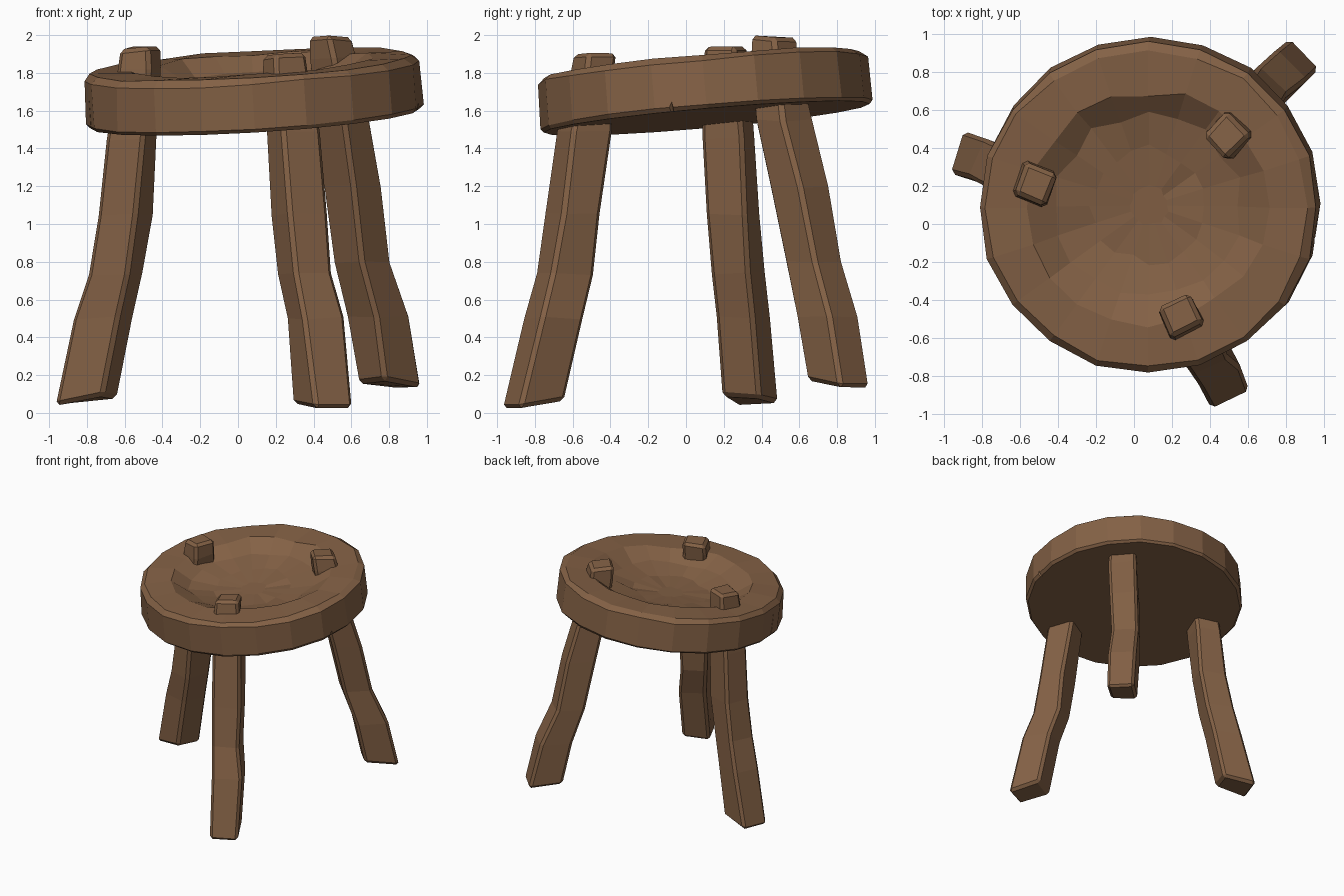
import bpy, bmesh, random
from math import sin, cos, pi, radians
from mathutils import Vector

random.seed(4)
cube = bpy.data.objects.get("Cube")
if cube:
    bpy.data.objects.remove(cube, do_unlink=True)

wood = bpy.data.materials.new("brown_wood")
wood.use_nodes = True
BROWN = (0.23, 0.12, 0.06, 1)
wood.diffuse_color = BROWN
wood.node_tree.nodes["Principled BSDF"].inputs["Base Color"].default_value = BROWN


def jitter(amount):
    return random.uniform(-amount, amount)


def loft(name, rings):
    """Skin a list of equal-length point rings and cap both ends."""
    bm = bmesh.new()
    loops = [[bm.verts.new(p) for p in ring] for ring in rings]
    n = len(loops[0])
    for a, b in zip(loops, loops[1:]):
        for i in range(n):
            j = (i + 1) % n
            bm.faces.new((a[i], a[j], b[j], b[i]))
    bm.faces.new(loops[0][::-1])
    bm.faces.new(loops[-1])
    bmesh.ops.recalc_face_normals(bm, faces=bm.faces)
    mesh = bpy.data.meshes.new(name)
    bm.to_mesh(mesh)
    bm.free()
    mesh.materials.append(wood)
    obj = bpy.data.objects.new(name, mesh)
    bpy.context.collection.objects.link(obj)
    return obj


# Seat: a tilted disc with a worn rim and a carved hollow
SIDES = 20
CENTRE = Vector((0.09, 0.11, 1.56))
SLOPE = Vector((0.06, 0.088))


def seat_point(radius, height, angle):
    x, y = radius * cos(angle), radius * sin(angle) * 0.985
    return CENTRE + Vector((x - SLOPE.x * height, y - SLOPE.y * height,
                            height + SLOPE.x * x + SLOPE.y * y))


# Each row: radius, height, radial wobble, height wobble
seat_profile = [(0.875, 0, 0.005, 0), (0.895, 0.02, 0.005, 0.004),
                (0.89, 0.255, 0.006, 0.008), (0.85, 0.285, 0.012, 0.006),
                (0.62, 0.285, 0.025, 0.008), (0.49, 0.205, 0.03, 0.012),
                (0.3, 0.165, 0.03, 0.01), (0.1, 0.15, 0.01, 0.004)]
seat = loft("seat", [[seat_point(r + jitter(dr), h + jitter(dh), 2 * pi * i / SIDES)
                      for i in range(SIDES)] for r, h, dr, dh in seat_profile])


# Chips in the seat edge: one under the left side, one split down the right
def chip(angle, low, high, depth, width):
    a = radians(angle)
    rings = []
    for height, scale in ((low, 1), (high, 0.25)):
        rings.append([seat_point(0.9 - depth * scale, height, a),
                      seat_point(0.96, height, a + width * scale),
                      seat_point(0.96, height, a - width * scale)])
    cutter = loft("chip_cutter", rings)
    cutter.hide_render = True
    mod = seat.modifiers.new("chip", "BOOLEAN")
    mod.operation, mod.solver, mod.object = "DIFFERENCE", "EXACT", cutter
    bpy.context.view_layer.objects.active = seat
    bpy.ops.object.modifier_apply(modifier=mod.name)
    bpy.data.objects.remove(cutter, do_unlink=True)


chip(-12, -0.03, 0.05, 0.06, 0.1)
chip(191, -0.03, 0.32, 0.04, 0.035)


# Legs: crooked square posts whose tops poke through the seat
def leg(name, angle, path):
    out = Vector((cos(radians(angle)), sin(radians(angle)), 0))
    side = Vector((-out.y, out.x, 0))
    depths = [0.27, 0.26, 0.235, 0.225, 0.225, 0.19, 0.18]
    widths = [0.22, 0.23, 0.225, 0.225, 0.225, 0.195, 0.18]
    rings = []
    for p, d, w in zip(path, depths, widths):
        rings.append([Vector(p) + out * (s * d / 2 + jitter(0.008))
                      + side * (t * w / 2 + jitter(0.008))
                      + Vector((0, 0, jitter(0.012)))
                      for s, t in ((-1, -1), (1, -1), (1, 1), (-1, 1))])
    # Feet are cut with the inner edge slightly raised
    for k in (0, 3):
        rings[0][k].z += 0.035
    obj = loft(name, rings)
    bevel = obj.modifiers.new("worn_edges", "BEVEL")
    bevel.width, bevel.segments = 0.022, 1
    bevel.limit_method, bevel.angle_limit = "ANGLE", radians(40)
    return obj


leg("front_leg", -65, [(0.45, -0.81, 0.02), (0.405, -0.7, 0.5), (0.35, -0.64, 0.74),
                       (0.325, -0.595, 1.05), (0.29, -0.54, 1.5),
                       (0.25, -0.495, 1.8), (0.24, -0.48, 1.895)])
leg("back_left_leg", 45, [(0.8, 0.805, 0.13), (0.74, 0.75, 0.5), (0.66, 0.675, 0.8),
                          (0.61, 0.6, 1.2), (0.555, 0.52, 1.55),
                          (0.5, 0.47, 1.88), (0.49, 0.465, 1.99)])
leg("back_right_leg", 160, [(-0.81, 0.335, 0.045), (-0.71, 0.3, 0.5), (-0.65, 0.27, 0.74),
                            (-0.595, 0.25, 1.05), (-0.565, 0.225, 1.45),
                            (-0.525, 0.21, 1.82), (-0.52, 0.21, 1.93)])
